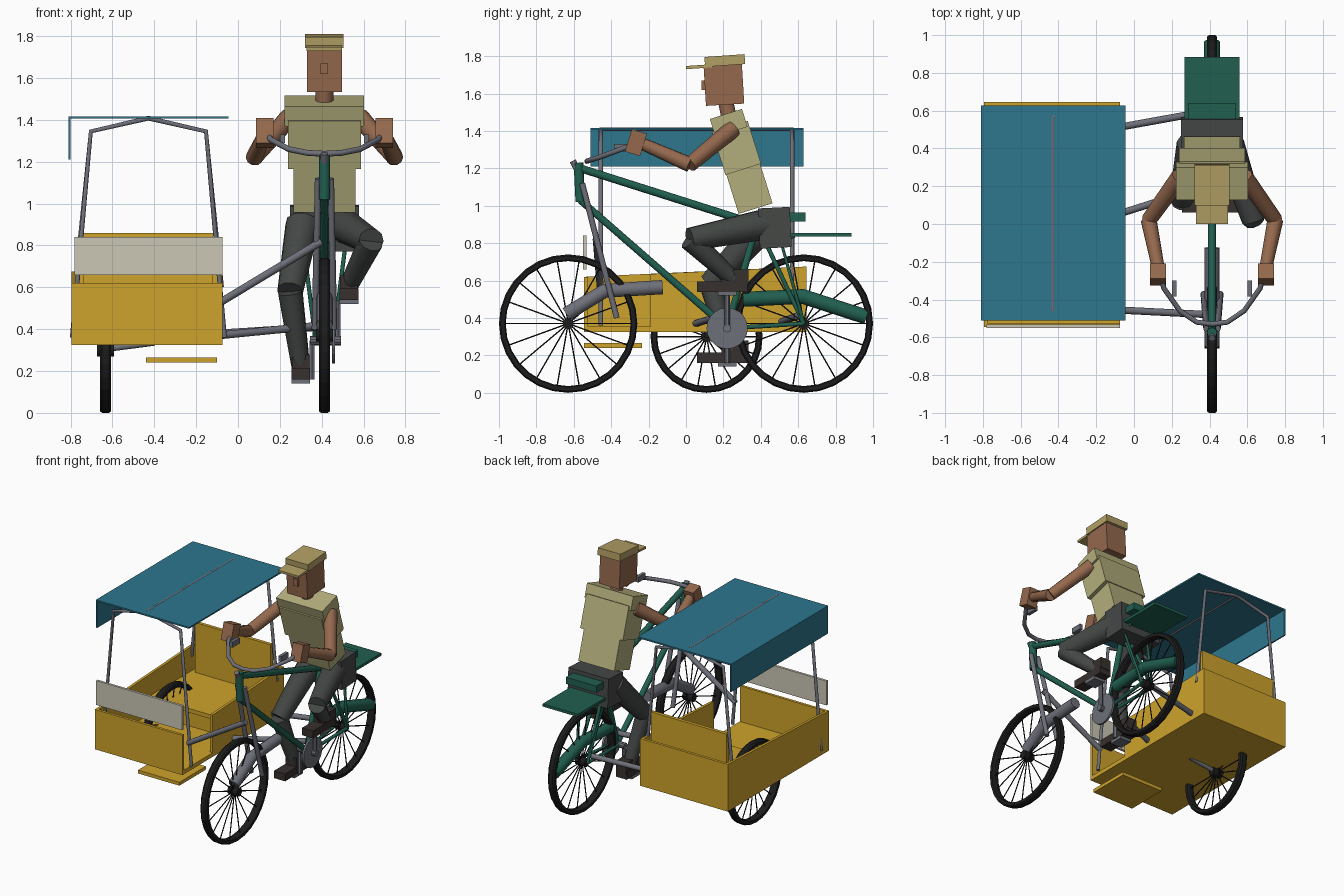
import bpy, bmesh, math
from mathutils import Vector, Matrix

if "Cube" in bpy.data.objects:
    bpy.data.objects.remove(bpy.data.objects["Cube"])

BX = 0.413  # bicycle centre plane


def material(name, rgb):
    m = bpy.data.materials.new(name)
    m.diffuse_color = (*rgb, 1)
    m.use_nodes = True
    m.node_tree.nodes["Principled BSDF"].inputs["Base Color"].default_value = m.diffuse_color
    return m


YELLOW = material("yellow_paint", (.62, .37, .025))
TEAL = material("teal_canvas", (.026, .18, .27))
GREEN = material("green_paint", (.015, .115, .08))
SHIRT = material("shirt_cloth", (.45, .42, .2))
SKIN = material("skin", (.3, .14, .075))
PANTS = material("trouser_cloth", (.058, .065, .06))
BLACK = material("rubber", (.012, .012, .012))
STEEL = material("steel", (.155, .16, .19))
BEIGE = material("beige_board", (.6, .57, .46))
CAP = material("cap_cloth", (.45, .35, .13))
SHOE = material("shoe_leather", (.038, .03, .027))


def finish(name, bm, mat):
    bmesh.ops.recalc_face_normals(bm, faces=bm.faces)
    me = bpy.data.meshes.new(name)
    bm.to_mesh(me)
    bm.free()
    me.materials.append(mat)
    ob = bpy.data.objects.new(name, me)
    bpy.context.collection.objects.link(ob)
    return ob


def box(name, lo, hi, mat, rx=0):
    """Box between two corners, tilted about x through its centre."""
    lo, hi = Vector(lo), Vector(hi)
    bm = bmesh.new()
    bmesh.ops.create_cube(bm, size=1)
    bmesh.ops.scale(bm, vec=hi - lo, verts=bm.verts)
    ob = finish(name, bm, mat)
    ob.location = (lo + hi) / 2
    ob.rotation_euler.x = rx
    return ob


def panel(name, x0, x1, yz, mat):
    """Side profile in y, z extruded along x."""
    bm = bmesh.new()
    f = bm.faces.new([bm.verts.new((x0, y, z)) for y, z in yz])
    r = bmesh.ops.extrude_face_region(bm, geom=[f])
    bmesh.ops.translate(bm, vec=(x1 - x0, 0, 0),
                        verts=[g for g in r["geom"] if isinstance(g, bmesh.types.BMVert)])
    return finish(name, bm, mat)


def tube(name, pts, r, mat, taper=None):
    """Capped round tube along a path."""
    cu = bpy.data.curves.new(name, 'CURVE')
    cu.dimensions = '3D'
    cu.bevel_depth = r
    cu.bevel_resolution = 3
    cu.use_fill_caps = True
    sp = cu.splines.new('POLY')
    sp.points.add(len(pts) - 1)
    for i, p in enumerate(pts):
        sp.points[i].co = (*p, 1)
        sp.points[i].radius = taper[i] if taper else 1
    cu.materials.append(mat)
    ob = bpy.data.objects.new(name, cu)
    bpy.context.collection.objects.link(ob)
    return ob


def rod(bm, a, b, r, n=6):
    a, b = Vector(a), Vector(b)
    d = b - a
    m = Matrix.Translation((a + b) / 2) @ d.to_track_quat('Z', 'Y').to_matrix().to_4x4()
    bmesh.ops.create_cone(bm, cap_ends=True, segments=n, radius1=r, radius2=r,
                          depth=d.length, matrix=m)


def wheel(name, x, y, r, spokes=18, n=28):
    c = Vector((x, y, r))
    # tyre: chamfered band section revolved round the axle
    bm = bmesh.new()
    w, t = .027, .036
    section = [(-w, r - .008), (-w * .6, r), (w * .6, r), (w, r - .008),
               (w, r - t + .006), (w * .5, r - t), (-w * .5, r - t), (-w, r - t + .006)]
    rings = []
    for i in range(n):
        a = 2 * math.pi * i / n
        rings.append([bm.verts.new(c + Vector((u, v * math.cos(a), v * math.sin(a))))
                      for u, v in section])
    for i in range(n):
        p, q = rings[i], rings[(i + 1) % n]
        for j in range(8):
            k = (j + 1) % 8
            bm.faces.new((p[j], p[k], q[k], q[j]))
    finish(name + "_tyre", bm, BLACK)
    bm = bmesh.new()
    for i in range(spokes):
        a = 2 * math.pi * i / spokes
        rod(bm, c, c + Vector((0, math.cos(a), math.sin(a))) * (r - .03), .004, 5)
    rod(bm, c - Vector((.04, 0, 0)), c + Vector((.04, 0, 0)), .03, 12)
    finish(name + "_spokes_and_hub", bm, BLACK)


# wheels
wheel("front_wheel", BX, -.63, .37)
wheel("rear_wheel", BX, .63, .37)
wheel("sidecar_wheel", -.633, .11, .30)

# sidecar tub
X0, X1, Y0, Y1, ZB = -.795, -.075, -.545, .645, .325
box("tub_floor", (X0, Y0, ZB), (X1, Y1, ZB + .03), YELLOW)
box("tub_front_wall", (X0, Y0, ZB), (X1, Y0 + .02, .62), YELLOW)
box("tub_back_wall", (X0, Y1 - .02, ZB), (X1, Y1, .675), YELLOW)
panel("tub_left_wall", X0, X0 + .02, [(Y0, ZB), (Y1, ZB), (Y1, .675), (Y0, .62)], YELLOW)
panel("tub_right_wall", X1 - .02, X1, [(-.19, ZB), (Y1, ZB), (Y1, .675), (-.19, .635)], YELLOW)
box("bench_seat", (X0 + .02, .06, .46), (X1 - .02, Y1 - .02, .49), YELLOW)
box("bench_front", (X0 + .02, .07, ZB), (X1 - .02, .09, .46), YELLOW)
box("backrest", (-.74, .555, .47), (-.12, .58, .86), YELLOW)
box("boarding_step", (-.44, -.545, .24), (-.10, -.235, .265), YELLOW)
box("front_board", (-.78, -.55, .66), (-.075, -.532, .84), BEIGE)

# canopy on two hoops
for name, y, zl in (("front_hoop", -.455, .36), ("rear_hoop", .567, .6)):
    xl = .335 + (.84 - zl) * .06
    tube(name, [(-.428 + s * x, y, z) for s, x, z in
                ((-1, xl, zl), (-1, .275, 1.345), (0, 0, 1.408), (1, .275, 1.345), (1, xl, zl))],
         .012, STEEL)
tube("ridge_pole", [(-.43, -.46, 1.41), (-.43, .57, 1.41)], .01, STEEL)
box("canopy_roof", (-.81, -.51, 1.406), (-.045, .627, 1.417), TEAL)
box("canopy_side_flap", (-.81, -.51, 1.21), (-.8, .627, 1.408), TEAL)

# struts joining sidecar and bicycle
tube("upper_front_strut", [(-.09, -.455, .525), (.40, -.48, .82)], .019, STEEL)
tube("middle_strut", [(-.09, .05, .37), (BX, .21, .42)], .019, STEEL)
tube("rear_strut", [(-.09, .51, .38), (.38, .595, .41)], .019, STEEL)
tube("sidecar_axle", [(-.67, .11, .30), (-.4, .11, .335)], .015, STEEL)

# bicycle frame
HEAD, CRANK, SEAT, HUB = (BX, -.565, 1.2), (BX, .22, .345), (BX, .38, .9), (BX, .63, .37)
tube("head_tube", [(BX, -.575, 1.23), (BX, -.565, 1.02)], .027, GREEN)
tube("top_tube", [HEAD, SEAT], .022, GREEN)
tube("down_tube", [(BX, -.565, 1.03), CRANK], .02, GREEN)
tube("seat_tube", [CRANK, SEAT, (BX, .46, .94)], .02, GREEN)
for s, side in ((-1, "left"), (1, "right")):
    x = BX + s * .045
    tube(side + "_chainstay", [(BX + s * .02, .22, .345), (x, .63, .37)], .012, GREEN)
    tube(side + "_seatstay", [(BX + s * .02, .39, .88), (x, .63, .37)], .012, GREEN)
    tube(side + "_rack_stay", [(BX + s * .1, .58, .84), (BX + s * .1, .51, .8), (x, .63, .37)],
         .01, GREEN)
    tube(side + "_fork_blade", [(BX + s * .03, -.555, 1.12), (x, -.37, .4)], .016, STEEL)
    box(side + "_brake_grip", (BX + s * .2 - .012, -.385, 1.29), (BX + s * .2 + .012, -.30, 1.33), STEEL)
box("saddle", (BX - .125, .44, .915), (BX + .125, .64, .965), GREEN)
box("carrier_plate", (BX - .145, .5, .835), (BX + .145, .885, .855), GREEN)
tube("front_mudguard", [(BX, -.64, .42), (BX, -.435, .545), (BX, -.125, .565)], .04, STEEL)
tube("rear_mudguard", [(BX, .305, .5), (BX, .625, .515), (BX, .965, .405)], .042, GREEN)

# steering
tube("stem", [(BX, -.605, 1.24), (BX, -.56, 1.15)], .018, STEEL)
half = [(.28, -.24, 1.34), (.255, -.34, 1.305), (.17, -.46, 1.26), (.08, -.52, 1.242)]
tube("handlebar", [(BX - x, y, z) for x, y, z in half] + [(BX, -.53, 1.238)]
     + [(BX + x, y, z) for x, y, z in reversed(half)], .014, STEEL)

# cranks and chainring
bm = bmesh.new()
rod(bm, (BX + .035, .22, .345), (BX + .05, .22, .345), .11, 20)
rod(bm, (BX - .07, .22, .345), (BX + .08, .22, .345), .022, 10)
rod(bm, (BX + .065, .22, .345), (BX + .065, .22, .54), .014)
rod(bm, (BX - .06, .22, .345), (BX - .06, .22, .16), .014)
finish("crankset", bm, STEEL)

# rider torso, stacked along a forward lean
LEAN = .304
AX = Vector((0, -math.sin(LEAN), math.cos(LEAN)))
for name, a, b, w, d in (("shirt_lower", 0, .24, .148, .095), ("shirt_chest", .22, .46, .175, .1),
                         ("shirt_shoulders", .43, .53, .19, .09)):
    c = Vector((BX, .372, .985)) + AX * (a + b) / 2
    h = Vector((w, d, (b - a) / 2))
    box(name, c - h, c + h, SHIRT, LEAN)
box("hips", (BX - .165, .39, .775), (BX + .165, .56, .99), PANTS, .05)

# head and cap
tube("neck", [(BX, .23, 1.47), (BX, .21, 1.57)], .043, SKIN)
box("head", (BX - .083, .1, 1.54), (BX + .083, .305, 1.76), SKIN, -.06 + .12)
box("nose", (BX - .018, .083, 1.62), (BX + .018, .12, 1.67), SKIN)
box("cap_crown", (BX - .092, .1, 1.75), (BX + .092, .315, 1.803), CAP, .07)
box("cap_brim", (BX - .085, 0, 1.735), (BX + .085, .14, 1.752), CAP, .07)

# arms
for s, side in ((-1, "left"), (1, "right")):
    elbow = (BX + s * .335, .02, 1.22)
    tube(side + "_upper_arm", [(BX + s * .17, .25, 1.41), elbow], .048, SKIN, (1, .85))
    tube(side + "_forearm", [elbow, (BX + s * .285, -.23, 1.33)], .042, SKIN, (1, .8))
    box(side + "_hand", (BX + s * .285 - .042, -.31, 1.275), (BX + s * .285 + .042, -.225, 1.4), SKIN, -.3)

# legs: left stretched down, right bent up
for side, hip, knee, ankle, foot in (
        ("left", (.31, .42, .9), (.25, .13, .58), (.3, .24, .22), (.3, .17)),
        ("right", (.50, .42, .9), (.635, .02, .82), (.53, .25, .61), (.53, .55))):
    tube(side + "_thigh", [hip, knee], .085, PANTS, (1, .75))
    tube(side + "_shin", [knee, ankle], .06, PANTS, (1, .75))
    x, z = foot
    box(side + "_shoe", (x - .045, .06, z - .01), (x + .045, .33, z + .045), SHOE)
    box(side + "_shoe_ankle", (x - .042, .19, z + .03), (x + .042, .335, z + .11), SHOE)
    box(side + "_pedal", (x - .045, .17, z - .03), (x + .045, .27, z - .01), STEEL)
